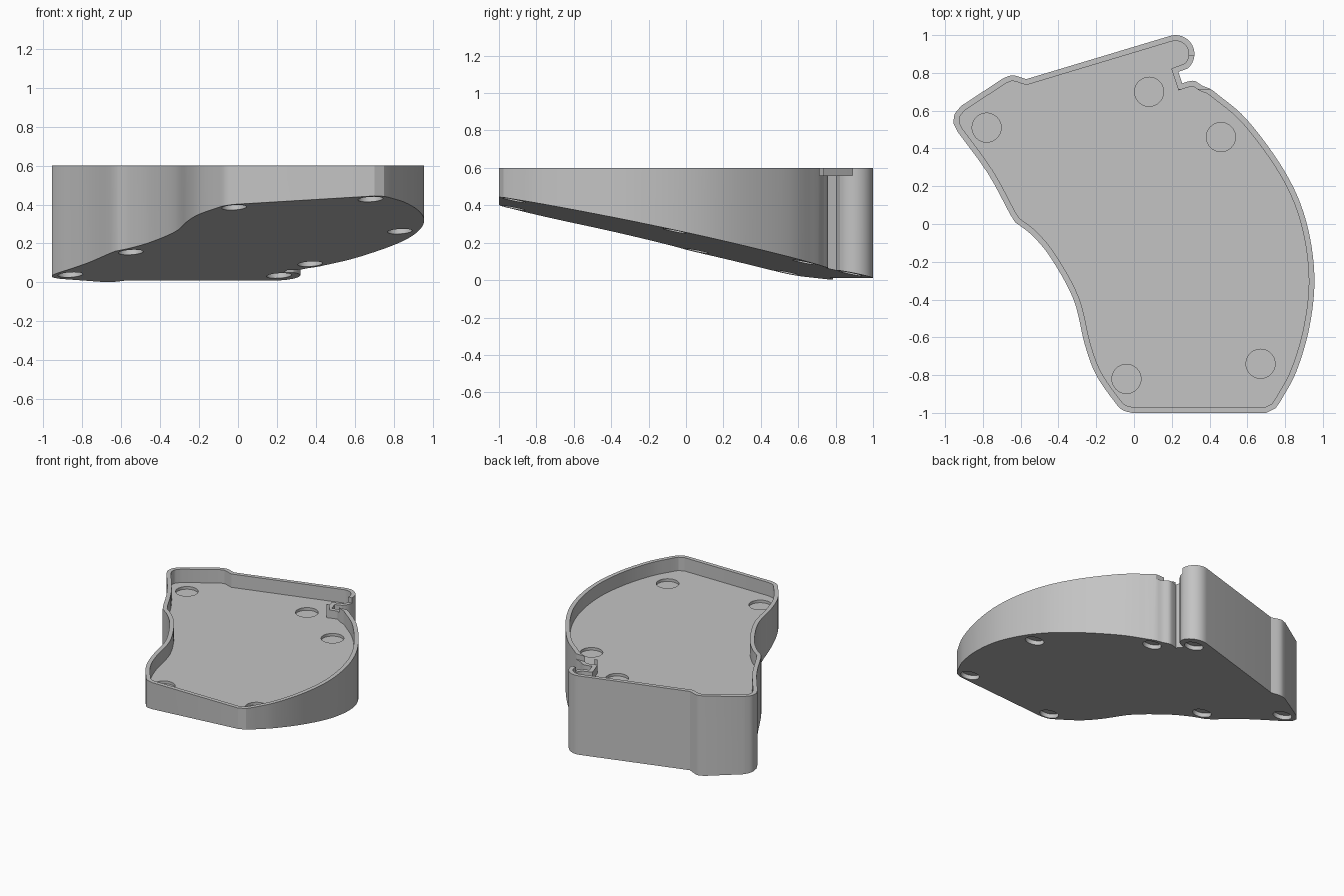
import bpy, bmesh, math
from mathutils import Vector, Matrix

RIM, FLOOR, WALL = 0.6, 0.5, 0.03

cube = bpy.data.objects.get("Cube")
if cube:
    bpy.data.objects.remove(cube, do_unlink=True)


def under(x, y):
    """Height of the sloping underside."""
    return 0.2 + 0.06 * x - 0.202 * y


def smooth(points, steps=6):
    """Catmull-Rom curve through the points."""
    p = [Vector(q) for q in points]
    p = [2 * p[0] - p[1]] + p + [2 * p[-1] - p[-2]]
    out = []
    for a, b, c, d in zip(p, p[1:], p[2:], p[3:]):
        for i in range(steps):
            t = i / steps
            out.append(0.5 * (2 * b + (c - a) * t + (2 * a - 5 * b + 4 * c - d) * t * t
                              + (3 * b - a - 3 * c + d) * t ** 3))
    return out + [p[-2]]


def arc(cx, cy, r, start, end, n=14):
    angles = [math.radians(start + (end - start) * i / n) for i in range(n + 1)]
    return [Vector((cx + r * math.cos(a), cy + r * math.sin(a))) for a in angles]


def inset(loop, d):
    """Offset a clockwise outline inward with mitred corners."""
    out = []
    for i, p in enumerate(loop):
        e1 = (p - loop[i - 1]).normalized()
        e2 = (loop[(i + 1) % len(loop)] - p).normalized()
        n1, n2 = Vector((e1.y, -e1.x)), Vector((e2.y, -e2.x))
        out.append(p + (n1 + n2) * d / max(1 + n1.dot(n2), 0.4))
    return out


# Outline, clockwise: rounded back end, cable gap, long curved side, front, hollow side, back corner
outline = arc(0.22, 0.9, 0.1, 106, -50)
outline += [Vector((0.235, 0.805)), Vector((0.255, 0.745))]
outline += smooth([(0.28, 0.753), (0.32, 0.758), (0.36, 0.733), (0.4, 0.718)], 3)
outline += smooth([(0.42, 0.705), (0.6, 0.55), (0.8, 0.275), (0.91, 0.02), (0.955, -0.27),
                   (0.93, -0.54), (0.86, -0.78), (0.775, -0.94)])
outline += smooth([(0.75, -0.975), (0.7, -1)], 3)
outline += smooth([(-0.01, -1), (-0.06, -0.985), (-0.1, -0.945), (-0.2, -0.8), (-0.26, -0.64),
                   (-0.32, -0.4), (-0.44, -0.18), (-0.54, -0.06), (-0.63, 0.01)])
outline += smooth([(-0.655, 0.05), (-0.775, 0.27), (-0.935, 0.49)], 4)
outline += smooth([(-0.955, 0.53), (-0.95, 0.58), (-0.915, 0.625)], 4)
outline += smooth([(-0.69, 0.773), (-0.64, 0.787), (-0.57, 0.767)], 4)
inner = inset(outline, WALL)


def new_object(name, bm):
    bmesh.ops.recalc_face_normals(bm, faces=bm.faces)
    mesh = bpy.data.meshes.new(name)
    bm.to_mesh(mesh)
    bm.free()
    ob = bpy.data.objects.new(name, mesh)
    bpy.context.collection.objects.link(ob)
    return ob


# Wedge-shaped tray: underside, outer wall, rim, inner wall, floor
bm = bmesh.new()
rings = [[bm.verts.new((p.x, p.y, under(p.x, p.y))) for p in outline],
         [bm.verts.new((p.x, p.y, RIM)) for p in outline],
         [bm.verts.new((p.x, p.y, RIM)) for p in inner],
         [bm.verts.new((p.x, p.y, FLOOR)) for p in inner]]
for low, high in zip(rings, rings[1:]):
    for i in range(len(low)):
        bm.faces.new((low[i - 1], low[i], high[i], high[i - 1]))
bm.faces.new(rings[0])
bm.faces.new(rings[-1])
tray = new_object("wedge_tray", bm)

# Cutters: foot sockets below, shallow round recesses in the floor, cable notch in the rim
bm = bmesh.new()
tilt = Vector((0, 0, 1)).rotation_difference(Vector((-0.06, 0.202, 1))).to_matrix().to_4x4()


def disc(x, y, z, r, half_depth, turn=Matrix()):
    bmesh.ops.create_cone(bm, cap_ends=True, segments=40, radius1=r, radius2=r,
                          depth=2 * half_depth, matrix=Matrix.Translation((x, y, z)) @ turn)


for x, y in [(-0.86, 0.54), (-0.55, 0.06), (-0.02, -0.92), (0.68, -0.92),
             (0.83, -0.06), (0.37, 0.63), (0.21, 0.88)]:
    disc(x, y, under(x, y), 0.064, 0.03, tilt)
for x, y in [(-0.78, 0.51), (0.08, 0.7), (0.46, 0.46), (0.67, -0.74), (-0.04, -0.82)]:
    disc(x, y, FLOOR, 0.077, 0.02)
bmesh.ops.create_cube(bm, size=1, matrix=Matrix.Translation((0.28, 0.802, 0.61))
                      @ Matrix.Diagonal((0.27, 0.176, 0.1, 1)))
cutter = new_object("socket_cutter", bm)
cutter.hide_render = True

bpy.ops.object.select_all(action="DESELECT")
tray.select_set(True)
bpy.context.view_layer.objects.active = tray
cut = tray.modifiers.new("sockets", "BOOLEAN")
cut.operation, cut.solver, cut.object = "DIFFERENCE", "EXACT", cutter
bpy.ops.object.modifier_apply(modifier=cut.name)
bpy.data.objects.remove(cutter, do_unlink=True)
bpy.ops.object.shade_smooth_by_angle(angle=math.radians(25))

# Single grey plastic
grey = bpy.data.materials.new("plain grey")
grey.use_nodes = True
colour = (0.55, 0.55, 0.55, 1)
grey.diffuse_color = colour
grey.node_tree.nodes["Principled BSDF"].inputs["Base Color"].default_value = colour
tray.data.materials.clear()
tray.data.materials.append(grey)
